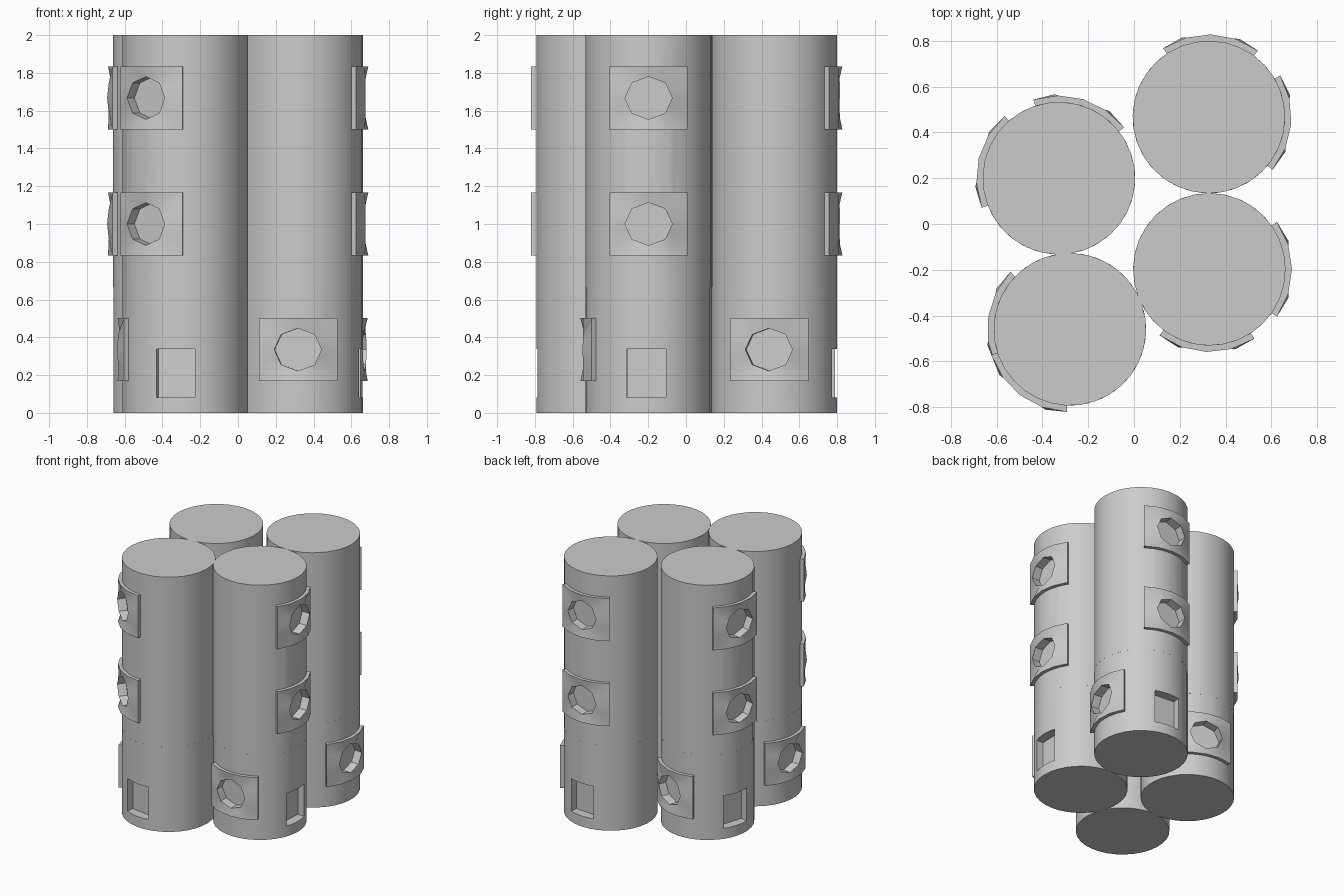
import bpy, bmesh, math
from mathutils import Matrix

if "Cube" in bpy.data.objects:
    bpy.data.objects.remove(bpy.data.objects["Cube"])

R, R_PLATE, FLOOR = 0.333, 0.361, 0.28
SQ = [1, 1, 1, .5, 0, -.5, -1, -1, -1, -1, -1, -.5, 0, .5, 1, 1]


def finish(name, bm, loc, ang):
    bmesh.ops.recalc_face_normals(bm, faces=bm.faces[:])
    me = bpy.data.meshes.new(name)
    bm.to_mesh(me)
    bm.free()
    ob = bpy.data.objects.new(name, me)
    bpy.context.collection.objects.link(ob)
    ob.location = (loc[0], loc[1], 0)
    ob.rotation_euler.z = math.radians(ang)
    return ob


def smooth(ob, deg):
    bpy.ops.object.select_all(action='DESELECT')
    ob.select_set(True)
    bpy.context.view_layer.objects.active = ob
    bpy.ops.object.shade_smooth_by_angle(angle=math.radians(deg))


def rect_loop(bm, r, z):
    # curved rectangle wrapped on the cylinder
    pts = []
    for k in range(16):
        a = math.radians(35) * SQ[k]
        pts.append(bm.verts.new((r * math.cos(a), r * math.sin(a), z + 0.167 * SQ[(k - 4) % 16])))
    return pts


def oct_loop(bm, x, z, s=1.0):
    # flat octagon, with edge midpoints so it matches the rectangle
    pts = []
    for k in range(16):
        t = k * math.pi / 8
        f = s * (math.cos(math.pi / 8) if k % 2 else 1)
        pts.append(bm.verts.new((x, 0.125 * f * math.cos(t), z + 0.113 * f * math.sin(t))))
    return pts


def bridge(bm, a, b):
    for i in range(len(a)):
        j = (i + 1) % len(a)
        bm.faces.new((a[i], a[j], b[j], b[i]))


def window_plate(name, loc, ang, z):
    bm = bmesh.new()
    loops = [rect_loop(bm, R - 0.01, z), rect_loop(bm, R_PLATE, z),
             oct_loop(bm, 0.345, z), oct_loop(bm, FLOOR, z)]
    for a, b in zip(loops, loops[1:]):
        bridge(bm, a, b)
    bm.faces.new(loops[-1])
    ob = finish(name, bm, loc, ang)
    smooth(ob, 20)


def stage(name, loc, ang, z0, z1, windows, hatch):
    # cylinder section
    bm = bmesh.new()
    bmesh.ops.create_cone(bm, cap_ends=True, segments=32, radius1=R, radius2=R, depth=z1 - z0,
                          matrix=Matrix.Translation((0, 0, (z0 + z1) / 2)))
    body = finish(name, bm, loc, ang)
    # cutter: window wells and the square hatch recess
    bm = bmesh.new()
    for z in windows:
        a, b = oct_loop(bm, FLOOR - 0.004, z, 1.02), oct_loop(bm, 0.45, z, 1.02)
        bridge(bm, a, b)
        bm.faces.new(a)
        bm.faces.new(b)
    if hatch:
        m = (Matrix.Rotation(math.radians(90), 4, 'Z') @ Matrix.Translation((0.36, 0, 0.21))
             @ Matrix.Diagonal((0.2, 0.205, 0.256, 1)))
        bmesh.ops.create_cube(bm, size=1, matrix=m)
    cutter = finish(name + "_cutter", bm, loc, ang)
    cutter.hide_render = True
    mod = body.modifiers.new("recesses", 'BOOLEAN')
    mod.operation, mod.solver, mod.object = 'DIFFERENCE', 'EXACT', cutter
    bpy.ops.object.select_all(action='DESELECT')
    body.select_set(True)
    bpy.context.view_layer.objects.active = body
    bpy.ops.object.modifier_apply(modifier=mod.name)
    bpy.data.objects.remove(cutter)
    smooth(body, 30)
    for i, z in enumerate(windows):
        window_plate(f"{name}_window_{i + 1}", loc, ang, z)


# four towers: centre, upper facing angle, lower facing angle
TOWERS = [((-0.328, 0.2), 166, 73), ((0.327, 0.467), 88.6, -4.7),
          ((0.329, -0.198), 0, -92), ((-0.28, -0.46), 233, 171)]
for i, (loc, up, low) in enumerate(TOWERS):
    stage(f"lower_tower_{i + 1}", loc, low, 0, 0.667, [0.335], True)
    stage(f"upper_tower_{i + 1}", loc, up, 0.667, 2, [1.0, 1.667], False)
